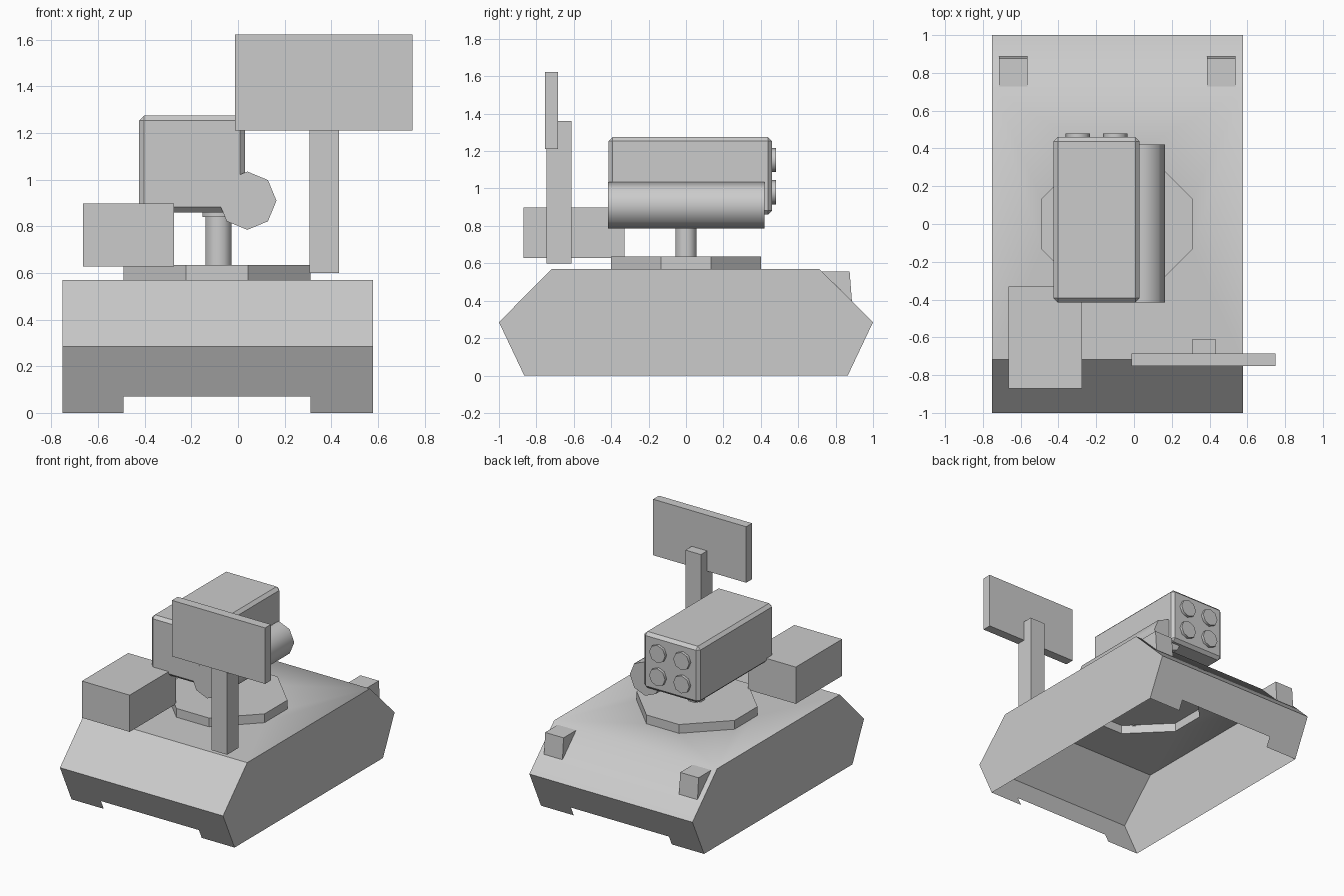
import bpy, bmesh, math
from mathutils import Matrix, Vector

if "Cube" in bpy.data.objects:
    bpy.data.objects.remove(bpy.data.objects["Cube"])

grey = bpy.data.materials.new("light_grey")
grey.use_nodes = True
GREY = (0.6, 0.6, 0.6, 1)
grey.diffuse_color = GREY
grey.node_tree.nodes["Principled BSDF"].inputs["Base Color"].default_value = GREY


def finish(name, bm, smooth=None):
    """Turn a bmesh into a named grey object, optionally smoothed by angle."""
    mesh = bpy.data.meshes.new(name)
    bm.to_mesh(mesh)
    bm.free()
    mesh.materials.append(grey)
    ob = bpy.data.objects.new(name, mesh)
    bpy.context.collection.objects.link(ob)
    if smooth:
        bpy.ops.object.select_all(action='DESELECT')
        ob.select_set(True)
        bpy.context.view_layer.objects.active = ob
        bpy.ops.object.shade_smooth_by_angle(angle=math.radians(smooth))
    return ob


def box(name, x, y, z, bevel=0):
    bm = bmesh.new()
    bmesh.ops.create_cube(bm, size=1)
    for v in bm.verts:
        v.co = [r[0] if c < 0 else r[1] for c, r in zip(v.co, (x, y, z))]
    if bevel:
        bmesh.ops.bevel(bm, geom=bm.edges[:], offset=bevel, segments=1, affect='EDGES')
    return finish(name, bm)


def prism(name, points, direction, cap_start=True, smooth=None):
    """Extrude a closed outline along a vector."""
    bm = bmesh.new()
    base = bm.faces.new([bm.verts.new(p) for p in points])
    made = bmesh.ops.extrude_face_region(bm, geom=[base], use_keep_orig=True)["geom"]
    bmesh.ops.translate(bm, vec=direction,
                        verts=[g for g in made if isinstance(g, bmesh.types.BMVert)])
    bmesh.ops.recalc_face_normals(bm, faces=bm.faces[:])
    if not cap_start:
        bmesh.ops.delete(bm, geom=[base], context='FACES_ONLY')
    return finish(name, bm, smooth)


def cylinder(name, centre, radius, depth, along_y=False, turn=0, smooth=46):
    bm = bmesh.new()
    bmesh.ops.create_cone(bm, cap_ends=True, segments=8, radius1=radius, radius2=radius, depth=depth)
    bm.transform(Matrix.Rotation(math.radians(turn), 4, 'Z'))
    if along_y:
        bm.transform(Matrix.Rotation(math.pi / 2, 4, 'X'))
    bm.transform(Matrix.Translation(centre))
    return finish(name, bm, smooth)


# Chamfered octagon of the turntable, which opens into the hull
TOP = 0.57
MID = -0.09
ring = []
for sx, sy in ((1, 1), (-1, 1), (-1, -1), (1, -1)):
    pair = [(MID + sx * 0.4, sy * 0.133, TOP), (MID + sx * 0.133, sy * 0.4, TOP)]
    ring += pair if sx * sy > 0 else pair[::-1]

# Hull: open-bottomed shell with notched ends and a hole under the turntable
L, R = -0.753, 0.578
side = [(-0.865, 0), (-1, 0.285), (-0.718, TOP), (0.712, TOP), (1, 0.285), (0.865, 0)]
bm = bmesh.new()
rows = [[bm.verts.new((x, y, z)) for y, z in side] for x in (L, R)]
for row in rows:
    bm.faces.new(row)
for i in (1, 3):
    bm.faces.new((rows[0][i], rows[0][i + 1], rows[1][i + 1], rows[1][i]))
for low, high, s in ((0, 1, -1), (5, 4, 1)):
    notch = [bm.verts.new((x, s * y, z)) for x, y, z in
             ((0.31, 0.865, 0), (0.31, 0.898, 0.07), (-0.49, 0.898, 0.07), (-0.49, 0.865, 0))]
    bm.faces.new([rows[0][low], rows[0][high], rows[1][high], rows[1][low]] + notch)
hole = [bm.verts.new(p) for p in ring]
loops = ([rows[0][2], rows[0][3], rows[1][3], rows[1][2]], hole)
edges = []
for loop in loops:
    for a, b in zip(loop, loop[1:] + loop[:1]):
        edges.append(bm.edges.get((a, b)) or bm.edges.new((a, b)))
bmesh.ops.triangle_fill(bm, edges=edges, use_beauty=True)
inside = [f for f in bm.faces if all(v in hole for v in f.verts)
          and (f.calc_center_median() - Vector((MID, 0, TOP))).length < 0.39]
bmesh.ops.delete(bm, geom=inside, context='FACES_ONLY')
bmesh.ops.recalc_face_normals(bm, faces=bm.faces[:])
for f in bm.faces:
    if all(abs(v.co.z - TOP) < 0.001 for v in f.verts) and f.normal.z < 0:
        f.normal_flip()
finish("hull", bm, 45)

# Turntable, post and mounting disc
prism("turntable", ring, (0, 0, 0.065), cap_start=False)
cylinder("turret_post", (-0.083, 0, 0.74), 0.06, 0.22, turn=22.5)
cylinder("mounting_disc", (-0.083, 0, 0.852), 0.075, 0.024, turn=22.5)

# Launcher with four tube caps and a side barrel
box("launcher_box", (-0.425, 0.03), (-0.415, 0.46), (0.86, 1.275), 0.022)
for column, x in (("right", -0.297), ("left", -0.1)):
    for row, z in (("upper", 1.152), ("lower", 0.98)):
        cylinder(f"tube_cap_{row}_{column}", (x, 0.467, z), 0.065, 0.026, along_y=True)
cylinder("side_barrel", (0.04, 0.002, 0.91), 0.125, 0.836, along_y=True)

# Equipment box, mast and flat panel at the front
box("equipment_box", (-0.665, -0.275), (-0.87, -0.33), (0.627, 0.898))
box("mast", (0.307, 0.433), (-0.745, -0.612), (0.6, 1.36))
box("mast_panel", (-0.012, 0.748), (-0.753, -0.685), (1.21, 1.623))

# Wedge-shaped rear lamps on the sloping deck
for name, x in (("right", -0.715), ("left", 0.387)):
    prism(f"rear_lamp_{name}",
          [(x, 0.727, 0.555), (x, 0.875, 0.555), (x, 0.887, 0.398)], (0.15, 0, 0))
